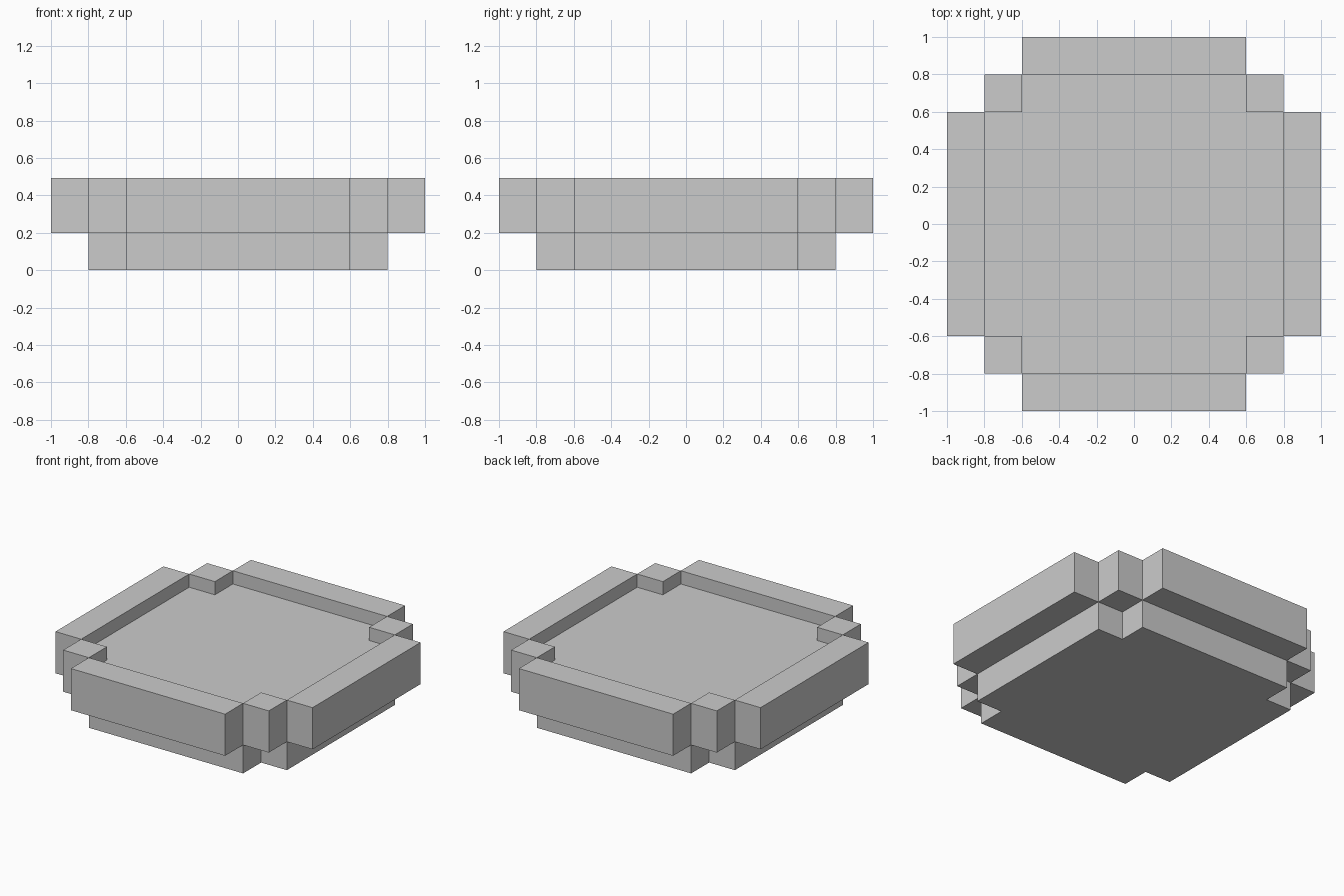
import bpy
import bmesh

if "Cube" in bpy.data.objects:
    bpy.data.objects.remove(bpy.data.objects["Cube"])

INNER, MID, OUTER = 0.6, 0.8, 1.0
FLOOR_Z, RIM_LOW, RIM_TOP = 0.40, 0.20, 0.493


def prism(name, outline, z0, z1):
    """Extrude a counter-clockwise outline from z0 up to z1."""
    bm = bmesh.new()
    face = bm.faces.new([bm.verts.new((x, y, z0)) for x, y in outline])
    top = bmesh.ops.extrude_face_region(bm, geom=[face], use_keep_orig=True)["geom"]
    for v in top:
        if isinstance(v, bmesh.types.BMVert):
            v.co.z = z1
    bmesh.ops.recalc_face_normals(bm, faces=bm.faces)
    mesh = bpy.data.meshes.new(name)
    bm.to_mesh(mesh)
    bm.free()
    obj = bpy.data.objects.new(name, mesh)
    bpy.context.collection.objects.link(obj)
    return obj


def block(name, x0, x1, y0, y1):
    return prism(name, [(x0, y0), (x1, y0), (x1, y1), (x0, y1)], RIM_LOW, RIM_TOP)


# Basin floor: square with notched corners
cross = []
for sx, sy in ((1, 1), (-1, 1), (-1, -1), (1, -1)):
    corner = [(MID * sx, INNER * sy), (INNER * sx, INNER * sy), (INNER * sx, MID * sy)]
    cross += corner if sx * sy > 0 else corner[::-1]
prism("basin_floor", cross, 0.0, FLOOR_Z)

# Four long rim walls
block("rim_right", MID, OUTER, -INNER, INNER)
block("rim_left", -OUTER, -MID, -INNER, INNER)
block("rim_back", -INNER, INNER, MID, OUTER)
block("rim_front", -INNER, INNER, -OUTER, -MID)

# Four corner blocks filling the notches of the rim
for sx, side in ((1, "right"), (-1, "left")):
    for sy, end in ((1, "back"), (-1, "front")):
        xs = sorted((INNER * sx, MID * sx))
        ys = sorted((INNER * sy, MID * sy))
        block(f"rim_corner_{end}_{side}", *xs, *ys)
